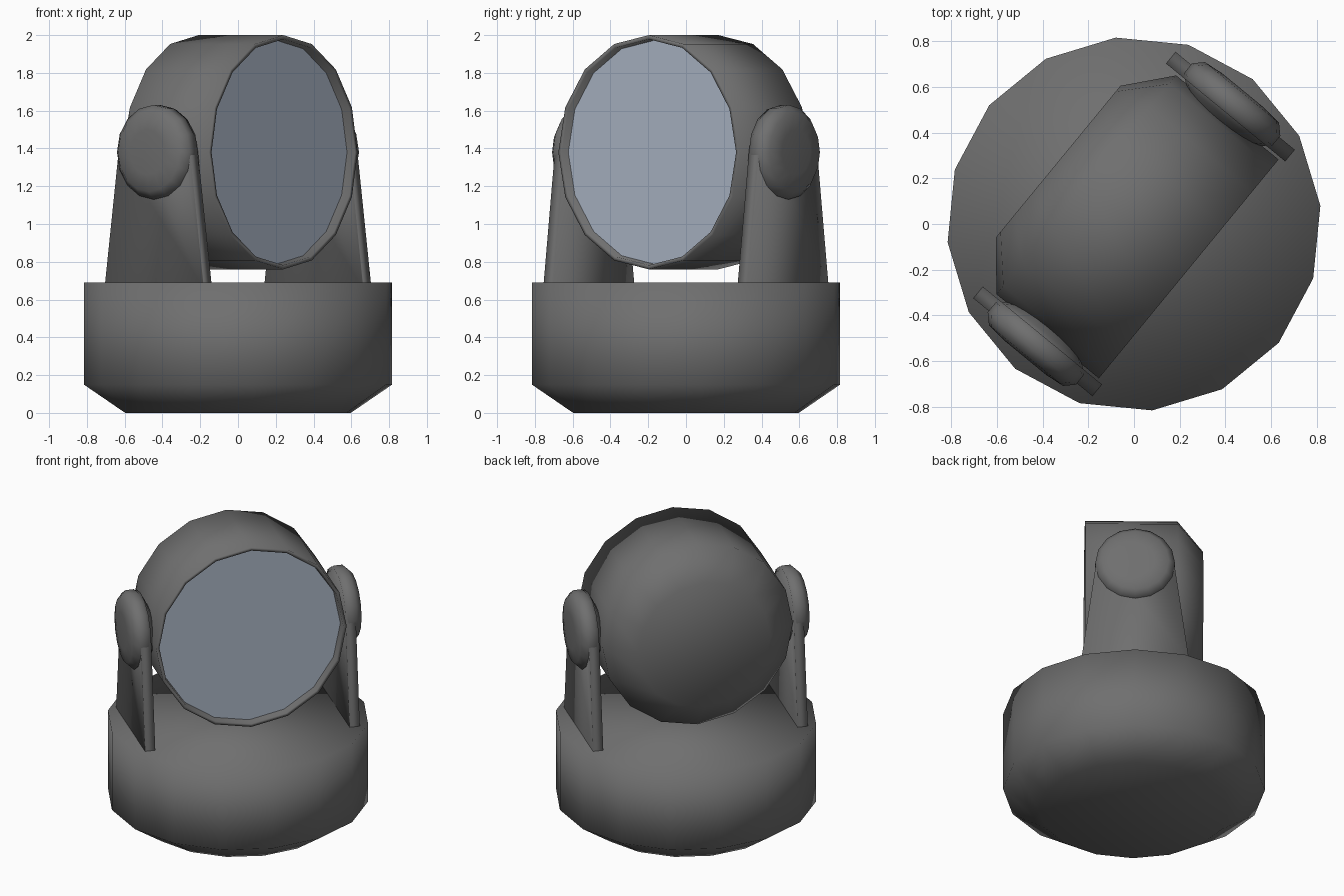
import bpy, bmesh
from math import cos, sin, pi, radians
from mathutils import Matrix

cube = bpy.data.objects.get("Cube")
if cube:
    bpy.data.objects.remove(cube, do_unlink=True)

SIDES = 16
PIVOT = 1.38                                   # height of the tilt axis
TURN = Matrix.Rotation(radians(50.6), 4, 'Z')  # pan of the whole fixture


def material(name, rgb):
    m = bpy.data.materials.new(name)
    m.use_nodes = True
    m.diffuse_color = (*rgb, 1)
    m.node_tree.nodes["Principled BSDF"].inputs["Base Color"].default_value = (*rgb, 1)
    return m


housing = material("dark grey housing", (0.16, 0.16, 0.16))
glass = material("pale blue glass", (0.42, 0.48, 0.58))


def finish(name, bm, mat, place, smooth=True):
    bmesh.ops.recalc_face_normals(bm, faces=bm.faces)
    for f in bm.faces:
        f.smooth = smooth
    mesh = bpy.data.meshes.new(name)
    bm.to_mesh(mesh)
    bm.free()
    mesh.materials.append(mat)
    ob = bpy.data.objects.new(name, mesh)
    ob.matrix_world = TURN @ place
    bpy.context.collection.objects.link(ob)
    return ob


def lathe(name, profile, mat, place=Matrix(), sides=SIDES):
    """Stack rings of (radius, height) round the local z axis and cap both ends."""
    bm = bmesh.new()
    rings = [[bm.verts.new((r * cos(2 * pi * i / sides), r * sin(2 * pi * i / sides), h))
              for i in range(sides)] for r, h in profile]
    for a, b in zip(rings, rings[1:]):
        for i in range(sides):
            j = (i + 1) % sides
            bm.faces.new((a[i], a[j], b[j], b[i]))
    bm.faces.new(rings[0])
    bm.faces.new(rings[-1])
    return finish(name, bm, mat, place)


# Base drum with a tapered foot
lathe("base", [(0.6, 0), (0.82, 0.15), (0.82, 0.69)], housing)

# Lamp head: axis turned to point forward, recessed front with a thin rim
forward = Matrix.Translation((0, 0, PIVOT)) @ Matrix.Rotation(pi / 2, 4, 'X')
lathe("lamp_head", [(0.43, -0.43), (0.62, -0.27), (0.62, 0.31), (0.598, 0.31), (0.594, 0.255)],
      housing, forward)

# Glass disc just inside the rim
bm = bmesh.new()
bmesh.ops.create_circle(bm, cap_ends=True, segments=SIDES, radius=0.593,
                        matrix=Matrix.Translation((0, 0, 0.26)))
lens = finish("lens", bm, glass, forward, smooth=False)

# Yoke arms and their pivot caps, one pair per side
for side, label in ((1, "left"), (-1, "right")):
    # Tapered plate with a round top
    outline = [(0.337, 0.66), (0.337, 0.69)]
    outline += [(0.245 * cos(pi * i / 8), PIVOT + 0.245 * sin(pi * i / 8)) for i in range(9)]
    outline += [(-0.337, 0.69), (-0.337, 0.66)]
    bm = bmesh.new()
    inner = bm.faces.new([bm.verts.new((side * 0.632, y, z)) for y, z in outline])
    grown = bmesh.ops.extrude_face_region(bm, geom=[inner], use_keep_orig=True)
    moved = [v for v in grown["geom"] if isinstance(v, bmesh.types.BMVert)]
    bmesh.ops.translate(bm, vec=(side * 0.066, 0, 0), verts=moved)
    finish(label + "_arm", bm, housing, Matrix())

    # Domed cap bulging through both faces of the plate
    outward = (Matrix.Translation((0, 0, PIVOT))
               @ Matrix.Rotation(side * pi / 2, 4, 'Y'))
    lathe(label + "_pivot_cap",
          [(0.05, 0.558), (0.13, 0.575), (0.21, 0.615), (0.25, 0.65), (0.25, 0.705),
           (0.21, 0.745), (0.12, 0.755)], housing, outward)
